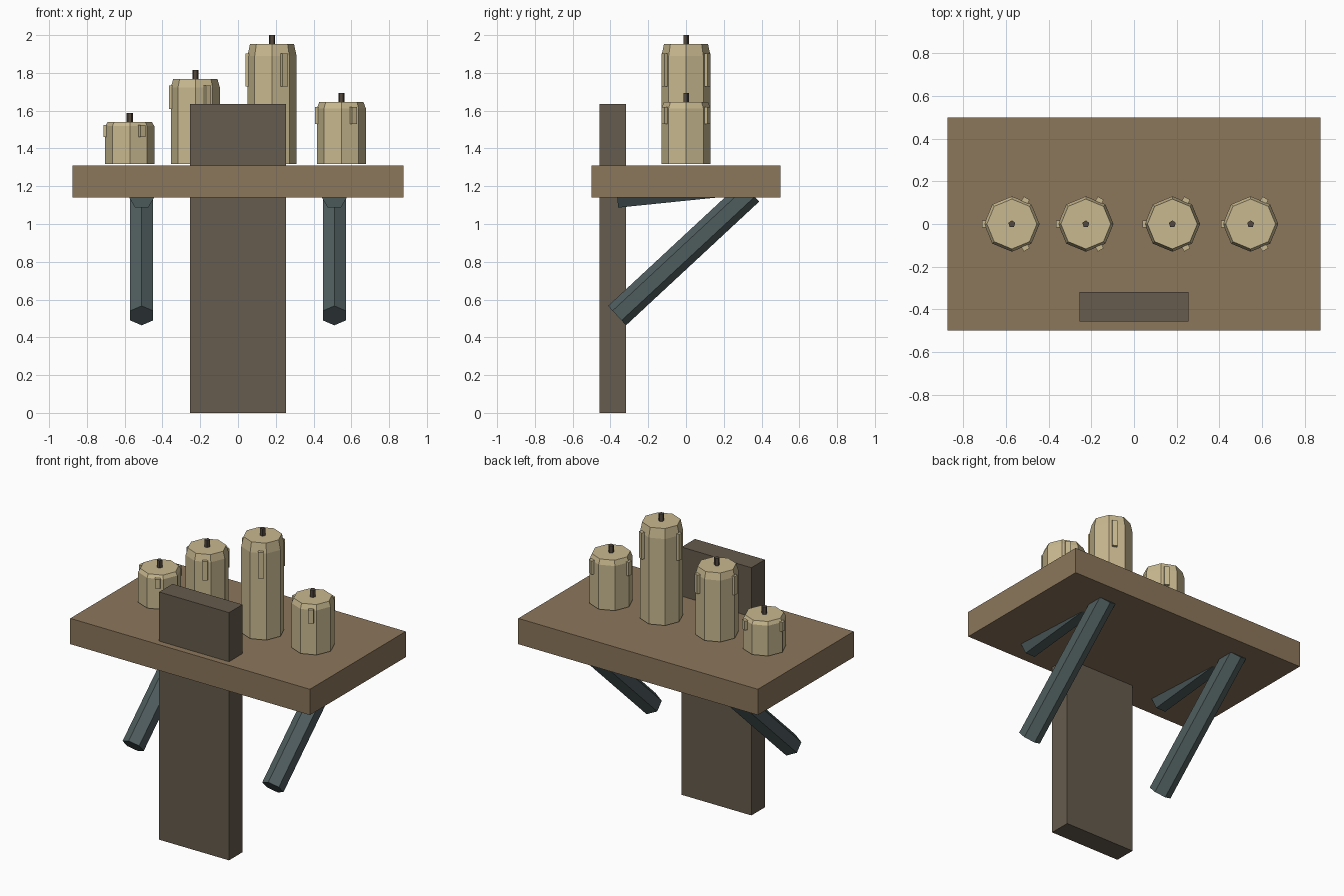
import bpy
import bmesh
import math
from mathutils import Matrix, Vector

cube = bpy.data.objects.get("Cube")
if cube:
    bpy.data.objects.remove(cube, do_unlink=True)


def material(name, srgb):
    linear = [(c / 255) ** 2.2 for c in srgb] + [1.0]
    mat = bpy.data.materials.new(name)
    mat.use_nodes = True
    mat.diffuse_color = linear
    mat.node_tree.nodes["Principled BSDF"].inputs["Base Color"].default_value = linear
    return mat


BOARD = material("shelf wood", (139, 118, 91))
POST = material("dark wood", (102, 92, 78))
IRON = material("grey iron", (80, 93, 94))
WAX = material("candle wax", (199, 183, 142))
WICK = material("burnt wick", (84, 74, 64))


def finish(bm, name, mat):
    bmesh.ops.recalc_face_normals(bm, faces=bm.faces)
    mesh = bpy.data.meshes.new(name)
    bm.to_mesh(mesh)
    bm.free()
    mesh.materials.append(mat)
    obj = bpy.data.objects.new(name, mesh)
    bpy.context.collection.objects.link(obj)
    return obj


def add_box(bm, size, matrix):
    bmesh.ops.create_cube(bm, size=1, matrix=matrix @ Matrix.Diagonal((*size, 1)))


def box(name, size, centre, mat):
    bm = bmesh.new()
    add_box(bm, size, Matrix.Translation(centre))
    return finish(bm, name, mat)


def add_prism(bm, sides, r_low, r_high, depth, matrix):
    bmesh.ops.create_cone(bm, cap_ends=True, segments=sides, radius1=r_low,
                          radius2=r_high, depth=depth, matrix=matrix)


def bar(name, start, end, radius, turn):
    """Six-sided rod between two points, lying in the y-z plane."""
    start, end = Vector(start), Vector(end)
    d = end - start
    tilt = Matrix.Rotation(-math.atan2(d.y, d.z), 4, 'X')
    bm = bmesh.new()
    add_prism(bm, 6, radius, radius, d.length,
              Matrix.Translation((start + end) / 2) @ tilt @ Matrix.Rotation(turn, 4, 'Z'))
    # Turn the ring so a corner points along local x before the extra turn
    return finish(bm, name, IRON)


def candle(name, x, height):
    base = 1.318
    radius = 0.13
    # Eight-sided body with a narrowed rim
    bm = bmesh.new()
    rings = []
    for r, z in ((radius, 0), (radius, 0.9), (radius * 0.9, 1)):
        rings.append([bm.verts.new((x + r * math.cos(a), r * math.sin(a), base + z * height))
                      for a in (i * math.tau / 8 for i in range(8))])
    for low, high in zip(rings, rings[1:]):
        for i in range(8):
            j = (i + 1) % 8
            bm.faces.new((low[i], low[j], high[j], high[i]))
    bm.faces.new(rings[0][::-1])
    bm.faces.new(rings[-1])
    finish(bm, name, WAX)

    # Three wax drips around the body
    bm = bmesh.new()
    for angle in (60, 180, 300):
        place = (Matrix.Translation((x, 0, base + 0.785 * height))
                 @ Matrix.Rotation(math.radians(angle), 4, 'Z')
                 @ Matrix.Translation((0.124, 0, 0)))
        add_box(bm, (0.032, 0.032, 0.275 * height), place)
    finish(bm, name + "_drips", WAX)

    # Wick
    bm = bmesh.new()
    add_prism(bm, 5, 0.017, 0.017, 0.08,
              Matrix.Translation((x, 0, base + height + 0.008)))
    finish(bm, name + "_wick", WICK)


# Board and upright
box("shelf_board", (1.75, 1.0, 0.17), (0, 0, 1.226), BOARD)
box("upright_post", (0.51, 0.14, 1.635), (0, -0.388, 0.8175), POST)

# Braces on both sides
for side, sx in (("left", 0.51), ("right", -0.51)):
    bar(side + "_diagonal_brace", (sx, -0.365, 0.515), (sx, 0.34, 1.17), 0.07, math.pi / 2 * 0)
    bar(side + "_top_brace", (sx, -0.365, 1.147), (sx, 0.33, 1.218), 0.07, math.pi / 2)

# Candles
for name, x, height in (("short_candle", -0.573, 0.222), ("tall_candle", -0.226, 0.45),
                        ("tallest_candle", 0.18, 0.634), ("medium_candle", 0.547, 0.327)):
    candle(name, x, height)
